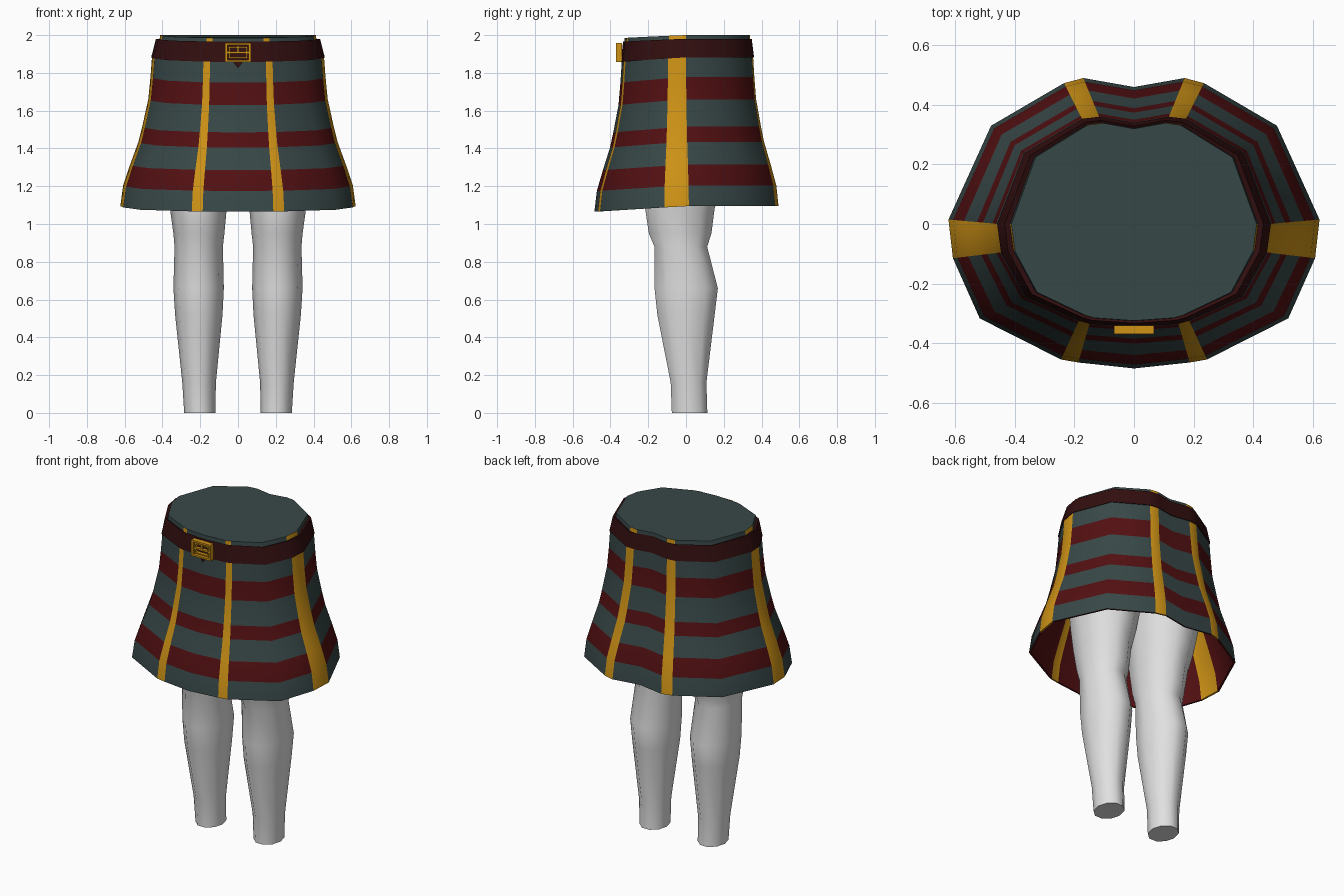
import bpy, bmesh, math

if "Cube" in bpy.data.objects:
    bpy.data.objects.remove(bpy.data.objects["Cube"])

def mat(name, col):
    m = bpy.data.materials.new(name)
    m.diffuse_color = (*col, 1)
    m.use_nodes = True
    m.node_tree.nodes["Principled BSDF"].inputs["Base Color"].default_value = m.diffuse_color
    return m

TEAL = mat("dark_teal", (0.040, 0.064, 0.064))
RED = mat("dark_red", (0.085, 0.005, 0.006))
GOLD = mat("gold", (0.62, 0.29, 0.008))
LEATHER = mat("belt_maroon", (0.032, 0.0045, 0.005))
GREY = mat("light_grey", (0.75, 0.75, 0.75))

def finish(name, bm, mats, angle):
    me = bpy.data.meshes.new(name)
    bm.to_mesh(me)
    bm.free()
    ob = bpy.data.objects.new(name, me)
    bpy.context.collection.objects.link(ob)
    for m in mats:
        me.materials.append(m)
    bpy.ops.object.select_all(action='DESELECT')
    ob.select_set(True)
    bpy.context.view_layer.objects.active = ob
    if angle:
        bpy.ops.object.shade_smooth_by_angle(angle=math.radians(angle))
    return ob

def loft(name, rings, mats, rule=lambda r, c: 0, top=False, bottom=False, angle=40):
    """Skin closed rings listed from top to bottom."""
    bm = bmesh.new()
    vs = [[bm.verts.new(p) for p in ring] for ring in rings]
    n = len(rings[0])
    for r in range(len(vs) - 1):
        for i in range(n):
            j = (i + 1) % n
            f = bm.faces.new((vs[r][i], vs[r + 1][i], vs[r + 1][j], vs[r][j]))
            f.material_index = rule(r, i)
    if top:
        bm.faces.new(vs[0])
    if bottom:
        bm.faces.new(vs[-1][::-1])
    return finish(name, bm, mats, angle)

# Half outlines of the skirt, front centre to back centre
WAIST = [(0, -.34), (.148, -.33), (.183, -.32), (.36, -.24), (.442, -.095),
         (.455, 0), (.365, .235), (.172, .348), (.115, .355), (0, .335)]
HEM = [(0, -.485), (.187, -.465), (.245, -.455), (.518, -.317), (.608, -.115),
       (.623, .015), (.48, .33), (.235, .473), (.17, .49), (0, .46)]

def ring(t, z, sx=1.0, sy=1.0, tilt=1.0):
    """Outline between waist (t=0) and hem (t=1), dipping a little at the front."""
    half = []
    for (ax, ay), (bx, by) in zip(WAIST, HEM):
        dip = 0.015 - 0.03 * max(0, -by / 0.485)
        half.append(((ax + (bx - ax) * t) * sx, (ay + (by - ay) * t) * sy, z + dip * tilt))
    return half + [(-x, y, h) for x, y, h in half[-2:0:-1]]

def is_gold(c):
    return min(c, 17 - c) in (1, 4, 7)

# Skirt: alternating bands with gold vertical strips, then a plain red lining
LEVELS = [(0, 1.875), (.05, 1.763), (.12, 1.645), (.31, 1.50), (.43, 1.42),
          (.69, 1.30), (.91, 1.19), (1, 1.08)]
outer = [ring(t, z) for t, z in LEVELS]
lining = [ring(t, z, .98, .98) for t, z in LEVELS[::-1]]

def skirt_rule(r, c):
    if is_gold(c):
        return 2
    return r % 2 if r < 7 else 1

loft("skirt", outer + lining, [TEAL, RED, GOLD], skirt_rule)

# Waist plug above the belt
loft("waist", [ring(0, 1.9925, .905, .955, .5), ring(0, 1.90, .94, .965, .5)],
     [TEAL, GOLD], lambda r, c: int(is_gold(c)), top=True)

# Belt
loft("belt", [ring(0, 1.965, .91, .95, .5), ring(0, 1.973, .955, .98, .5),
              ring(0, 1.87, 1.01, 1.015, .8), ring(0, 1.87, .98, .98, .8)], [LEATHER])

# Belt tail poking out under the buckle
bm = bmesh.new()
bm.faces.new([bm.verts.new(p) for p in ((-.035, -.35, 1.87), (0, -.352, 1.825), (.035, -.35, 1.87))])
finish("belt_tail", bm, [LEATHER], 0)

# Buckle: outer frame, inner frame, cross bar and prong
def boxes(name, parts, material):
    bm = bmesh.new()
    for cx, cy, cz, sx, sy, sz in parts:
        vs = bmesh.ops.create_cube(bm, size=1)["verts"]
        for v in vs:
            v.co = (cx + v.co.x * sx, cy + v.co.y * sy, cz + v.co.z * sz)
    return finish(name, bm, [material], 0)

def frame(w, h, bar, depth, y, z):
    out = []
    for s in (-1, 1):
        out.append((s * (w - bar) / 2, y, z, bar, depth, h))
        out.append((0, y, z + s * (h - bar) / 2, w - 2 * bar, depth, bar))
    return out

BZ = 1.908
boxes("buckle", frame(.135, .10, .011, .03, -.355, BZ) + frame(.10, .066, .008, .02, -.353, BZ)
      + [(0, -.355, BZ, .12, .02, .01)], GOLD)
boxes("buckle_prong", [(0, -.36, BZ + .015, .012, .015, .04)], GOLD)

# Legs: x range, y range at each height
LEG = [(1.40, .02, .41, -.24, .24), (1.20, .04, .385, -.225, .19), (1.08, .06, .36, -.22, .155),
       (.95, .072, .342, -.20, .138), (.88, .08, .336, -.17, .115), (.66, .075, .342, -.17, .172),
       (.52, .082, .333, -.155, .155), (.16, .117, .295, -.083, .11), (0, .12, .285, -.077, .115)]
for side, s in (("left", -1), ("right", 1)):
    rings = []
    for z, x0, x1, y0, y1 in LEG:
        pts = []
        for k in range(10):
            a = s * math.tau * k / 10
            pts.append((s * (x0 + x1) / 2 + s * (x1 - x0) / 2 * math.cos(a) * s * s,
                        (y0 + y1) / 2 + (y1 - y0) / 2 * 1.03 * math.sin(a), z))
        rings.append(pts)
    loft(side + "_leg", rings, [GREY], top=True, bottom=True, angle=50)
